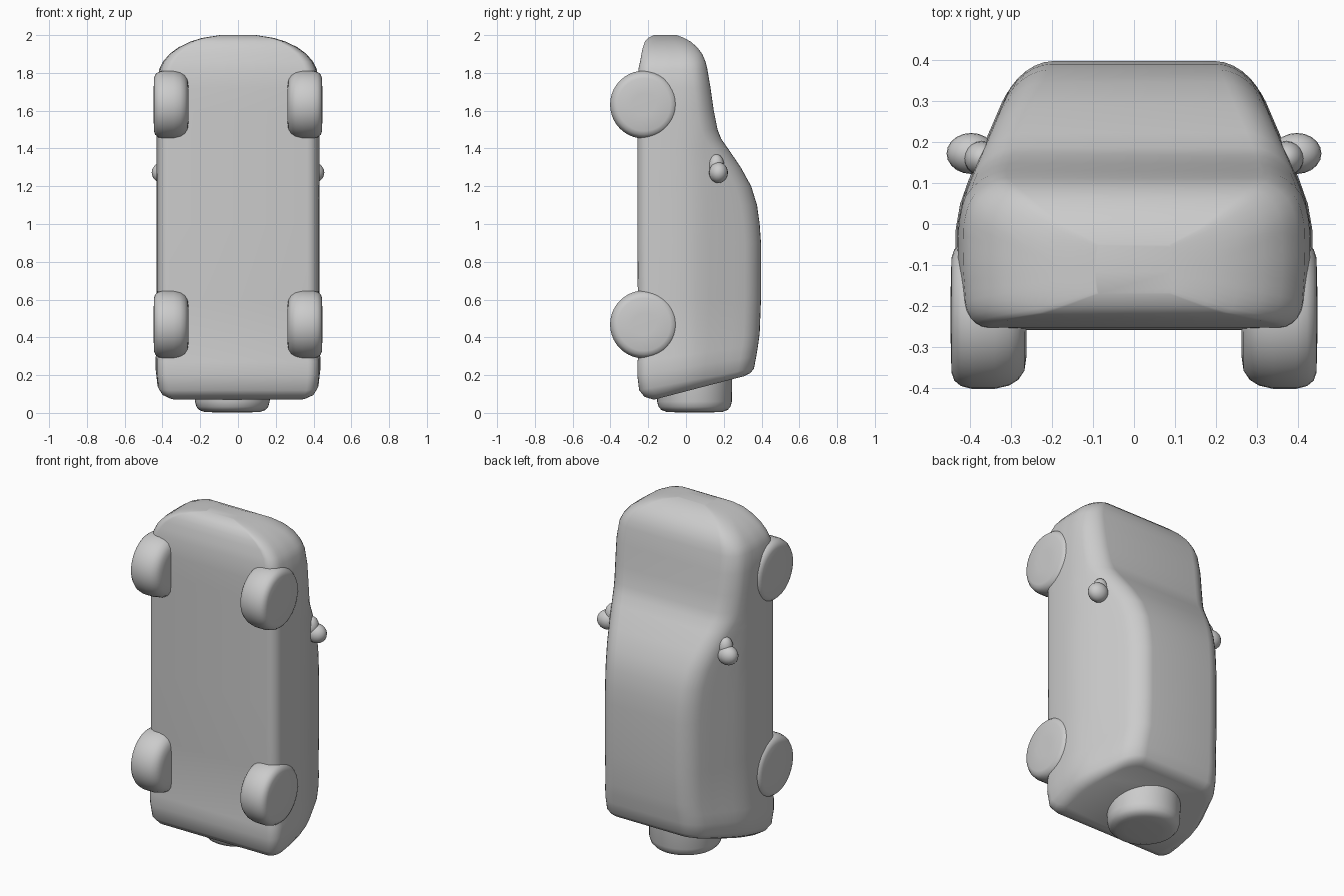
import bpy, bmesh, math
from mathutils import Vector, Matrix

if "Cube" in bpy.data.objects:
    bpy.data.objects.remove(bpy.data.objects["Cube"])

grey = bpy.data.materials.new("light grey")
grey.diffuse_color = (0.6, 0.6, 0.6, 1)
grey.use_nodes = True
grey.node_tree.nodes["Principled BSDF"].inputs["Base Color"].default_value = grey.diffuse_color


def finish(name, bm, angle=40):
    bmesh.ops.recalc_face_normals(bm, faces=bm.faces)
    me = bpy.data.meshes.new(name)
    bm.to_mesh(me)
    bm.free()
    ob = bpy.data.objects.new(name, me)
    bpy.context.collection.objects.link(ob)
    me.materials.append(grey)
    bpy.ops.object.select_all(action='DESELECT')
    ob.select_set(True)
    bpy.context.view_layer.objects.active = ob
    bpy.ops.object.shade_smooth_by_angle(angle=math.radians(angle))
    return ob


def lerp_table(table, v):
    for (a, wa), (b, wb) in zip(table, table[1:]):
        if v <= b:
            return wa + (wb - wa) * max(0, (v - a) / (b - a))
    return table[-1][1]


# Half width of the car from underside to roof
WIDTH = [(-0.26, 0.42), (-0.1, 0.432), (0.0, 0.43), (0.07, 0.415), (0.2, 0.36), (0.4, 0.275)]


def section(zb, zt, yb, yt, s):
    """Closed rounded cross-section between underside yb and top yt."""
    h = yt - yb
    rb, rt = min(0.06, h * 0.3), min(0.085, h * 0.4)
    half = []
    for i in range(6):                       # lower corner
        a = i / 5 * math.pi / 2
        half.append((yb + rb * (1 - math.cos(a)), -rb * (1 - math.sin(a))))
    for i in range(1, 8):                    # side
        half.append((yb + rb + (h - rb - rt) * i / 8, 0))
    for i in range(7):                       # upper corner
        a = i / 6 * math.pi / 2
        half.append((yt - rt * (1 - math.sin(a)), -rt * (1 - math.cos(a))))
    pts = []
    for y, dx in half:
        x = (lerp_table(WIDTH, y) + dx * 0.9) * s
        pts.append(Vector((x, y, zb + (zt - zb) * (y - yb) / h)))
    return pts + [Vector((-p.x, p.y, p.z)) for p in reversed(pts)]


# Body stations from tail to nose: z at underside, z at top, underside y, top y, width scale
STATIONS = [
    (0.07, 0.195, -0.17, 0.31, 0.86), (0.085, 0.21, -0.22, 0.34, 0.94),
    (0.12, 0.235, -0.248, 0.36, 0.99), (0.2, 0.3, -0.258, 0.372, 1.01),
    (0.27, 0.36, -0.257, 0.382, 1.01), (0.31, 0.42, -0.25, 0.39, 0.995),
    (0.6, 0.6, -0.255, 0.397, 1), (0.9, 0.9, -0.257, 0.397, 1),
    (1.0, 1.0, -0.257, 0.39, 1), (1.1, 1.1, -0.257, 0.376, 1),
    (1.2, 1.2, -0.257, 0.345, 1), (1.3, 1.3, -0.257, 0.29, 1),
    (1.4, 1.4, -0.257, 0.222, 1), (1.45, 1.45, -0.257, 0.187, 1),
    (1.5, 1.5, -0.257, 0.167, 1), (1.6, 1.6, -0.257, 0.147, 1),
    (1.72, 1.72, -0.257, 0.13, 0.995), (1.82, 1.82, -0.252, 0.113, 0.965),
    (1.86, 1.86, -0.243, 0.103, 0.92), (1.9, 1.9, -0.236, 0.086, 0.84),
    (1.935, 1.935, -0.228, 0.06, 0.73), (1.965, 1.965, -0.218, 0.025, 0.59),
    (1.985, 1.985, -0.2, -0.01, 0.44), (2.0, 2.0, -0.17, -0.05, 0.22)]
bm = bmesh.new()
rings = [[bm.verts.new(p) for p in section(*st)] for st in STATIONS]
for a, b in zip(rings, rings[1:]):
    n = len(a)
    for i in range(n):
        bm.faces.new((a[i], a[(i + 1) % n], b[(i + 1) % n], b[i]))
bm.faces.new(rings[0])
bm.faces.new(rings[-1])
finish("body", bm, 50)


def lathe(name, profile, matrix, n=40):
    """Solid of revolution about local z from (radius, height) points."""
    bm = bmesh.new()
    loops = [[bm.verts.new(matrix @ Vector((r * math.cos(2 * math.pi * i / n),
                                            r * math.sin(2 * math.pi * i / n), h)))
              for i in range(n)] for r, h in profile]
    for a, b in zip(loops, loops[1:]):
        for i in range(n):
            bm.faces.new((a[i], a[(i + 1) % n], b[(i + 1) % n], b[i]))
    bm.faces.new(loops[0])
    bm.faces.new(loops[-1])
    return finish(name, bm)


# Wheels: rounded tyre, flat outer side
TYRE = [(0.1, 0.262), (0.135, 0.267), (0.158, 0.282), (0.172, 0.305), (0.18, 0.34),
        (0.18, 0.395), (0.173, 0.422), (0.16, 0.438), (0.14, 0.445), (0.06, 0.447)]
for side, label in ((1, "right"), (-1, "left")):
    for z, end in ((1.632, "front"), (0.468, "rear")):
        m = Matrix.Translation((0, -0.222, z)) @ Matrix.Rotation(side * math.pi / 2, 4, 'Y')
        lathe(f"{end}_wheel_{label}", TYRE, m)

# Spare wheel on the tail
SPARE = [(0.1, 0.003), (0.15, 0.006), (0.175, 0.015), (0.19, 0.032), (0.198, 0.06), (0.2, 0.2)]
lathe("spare_wheel", SPARE, Matrix.Translation((-0.03, 0.045, 0)))

# Door mirrors with short stalks
for side, label in ((1, "right"), (-1, "left")):
    for part, centre, size in (("mirror", (0.397, 0.172, 1.272), (0.06, 0.05, 0.055)),
                               ("mirror_stalk", (0.372, 0.16, 1.31), (0.042, 0.042, 0.06))):
        bm = bmesh.new()
        m = Matrix.Translation((centre[0] * side, centre[1], centre[2])) @ Matrix.Diagonal((*size, 1))
        bmesh.ops.create_uvsphere(bm, u_segments=20, v_segments=12, radius=1, matrix=m)
        finish(f"{part}_{label}", bm, 60)
